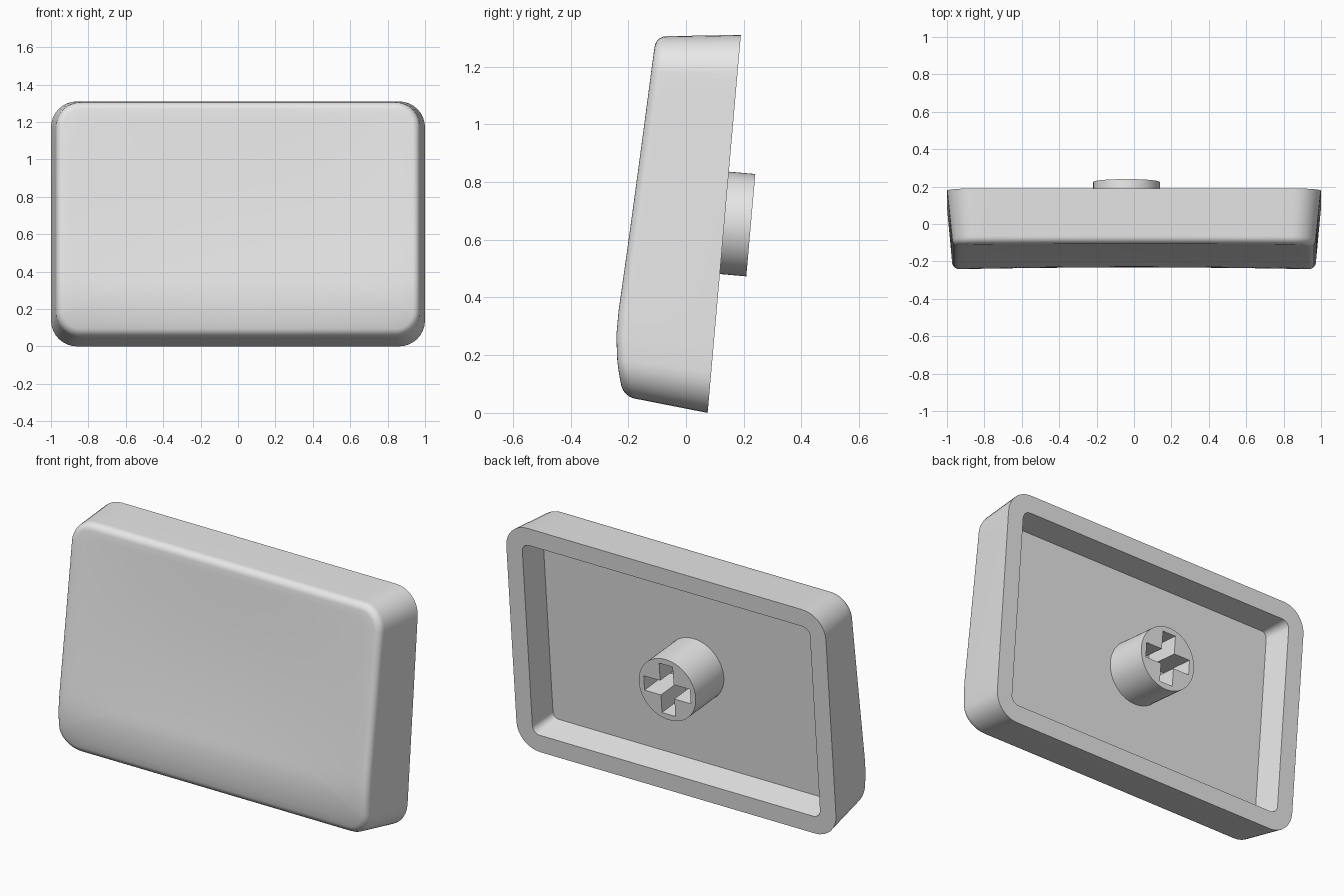
import bpy, bmesh
from math import sin, cos, pi, radians
from mathutils import Matrix

if "Cube" in bpy.data.objects:
    bpy.data.objects.remove(bpy.data.objects["Cube"])

# Local frame: x across, y up the leaning back plane, z out towards the front face
TILT = radians(5.02)
FRAME = Matrix(((1, 0, 0, 0),
                (0, sin(TILT), -cos(TILT), 0.075),
                (0, cos(TILT), sin(TILT), 0),
                (0, 0, 0, 1)))
HEIGHT = 1.315
MID = HEIGHT / 2

grey = bpy.data.materials.new("light grey plastic")
grey.diffuse_color = (0.8, 0.8, 0.8, 1)
grey.use_nodes = True
grey.node_tree.nodes["Principled BSDF"].inputs["Base Color"].default_value = grey.diffuse_color


def make_object(name, bm, smooth=True):
    bmesh.ops.recalc_face_normals(bm, faces=bm.faces)
    bm.transform(FRAME)
    mesh = bpy.data.meshes.new(name)
    bm.to_mesh(mesh)
    bm.free()
    mesh.materials.append(grey)
    obj = bpy.data.objects.new(name, mesh)
    bpy.context.collection.objects.link(obj)
    if smooth:
        bpy.ops.object.select_all(action='DESELECT')
        obj.select_set(True)
        bpy.context.view_layer.objects.active = obj
        bpy.ops.object.shade_smooth_by_angle(angle=radians(30))
    return obj


def rounded_rect(inset, radius, corner=8, long_side=20, short_side=12):
    """Outline points, counter-clockwise, with subdivided straight sides."""
    hx, hy = 1 - inset - radius, MID - inset - radius
    pts = []
    centres = [(hx, hy), (-hx, hy), (-hx, -hy), (hx, -hy)]
    for i, (cx, cy) in enumerate(centres):
        for k in range(corner + 1):
            a = (i + k / corner) * pi / 2
            pts.append((cx + radius * cos(a), MID + cy + radius * sin(a)))
        # straight run to the next corner
        nx, ny = centres[(i + 1) % 4]
        a = (i + 1) * pi / 2
        ex, ey = nx + radius * cos(a), MID + ny + radius * sin(a)
        sx, sy = pts[-1]
        n = long_side if i % 2 == 0 else short_side
        pts += [(sx + (ex - sx) * k / n, sy + (ey - sy) * k / n) for k in range(1, n)]
    return pts


def face_height(x, y):
    """Front face: sloped, rolled over at the bottom, gently dished."""
    h = 0.342 - (0.049 * (y - 0.291) if y > 0.291 else 0.7 * (0.291 - y) ** 2)
    return h - 0.022 * max(0, 1 - x * x) * max(0, sin(pi * y / HEIGHT))


# Shell: cavity floor, cavity wall, rim, tapered sides, rounded edge, dished face
bm = bmesh.new()
rings = [[(x, y, 0.16) for x, y in rounded_rect(0.118, 0.035)],
         [(x, y, 0.0) for x, y in rounded_rect(0.1, 0.045)],
         [(x, y, 0.0) for x, y in rounded_rect(0.0, 0.14)]]
FILLET = 0.04
for k in range(7):
    a = k / 6 * pi / 2
    outline = rounded_rect(0.027 + FILLET * (1 - cos(a)), 0.13 - FILLET * (1 - cos(a)))
    rings.append([(x, y, face_height(x, y) - FILLET * (1 - sin(a))) for x, y in outline])
edge = rings[-1]
for k in range(1, 16):
    t = 1 - k / 16
    flat = [(x * t, MID + (y - MID) * t) for x, y, _ in edge]
    rings.append([(x, y, face_height(x, y)) for x, y in flat])

loops = [[bm.verts.new(p) for p in ring] for ring in rings]
count = len(loops[0])
for a, b in zip(loops, loops[1:]):
    for i in range(count):
        j = (i + 1) % count
        bm.faces.new((a[i], a[j], b[j], b[i]))
bm.faces.new(loops[0])
centre = bm.verts.new((0, MID, face_height(0, MID)))
for i in range(count):
    bm.faces.new((loops[-1][i], loops[-1][(i + 1) % count], centre))
make_object("cap_shell", bm)


def prism(points, z0, z1):
    bm = bmesh.new()
    low = [bm.verts.new((x, y, z0)) for x, y in points]
    high = [bm.verts.new((x, y, z1)) for x, y in points]
    bm.faces.new(low)
    bm.faces.new(high)
    for i in range(len(points)):
        j = (i + 1) % len(points)
        bm.faces.new((low[i], low[j], high[j], high[i]))
    return bm


# Round mounting post on the cavity floor
PX, PY, PR = -0.04, 0.661, 0.178
circle = [(PX + PR * cos(i * pi / 32), PY + PR * sin(i * pi / 32)) for i in range(64)]
post = make_object("mounting_post", prism(circle, -0.092, 0.165))

# Cross-shaped socket cut into the post
L, W = 0.145, 0.042
cross = []
for q in range(4):
    c, s = (1, 0, -1, 0)[q], (0, 1, 0, -1)[q]
    for u, v in ((L, -W), (L, W), (W, W)):
        cross.append((PX + u * c - v * s, PY + u * s + v * c))
cutter = make_object("socket_cutter", prism(cross, -0.2, 0.12), smooth=False)
cutter.hide_render = True
cutter.display_type = 'WIRE'
cut = post.modifiers.new("socket", 'BOOLEAN')
cut.operation = 'DIFFERENCE'
cut.solver = 'EXACT'
cut.object = cutter
# keep the cut ahead of the smoothing step
bpy.context.view_layer.objects.active = post
bpy.ops.object.modifier_move_to_index(modifier=cut.name, index=0)
bpy.ops.object.modifier_apply(modifier=cut.name)
bpy.data.objects.remove(cutter)
bpy.ops.object.select_all(action='DESELECT')
post.select_set(True)
bpy.ops.object.shade_smooth_by_angle(angle=radians(30))
